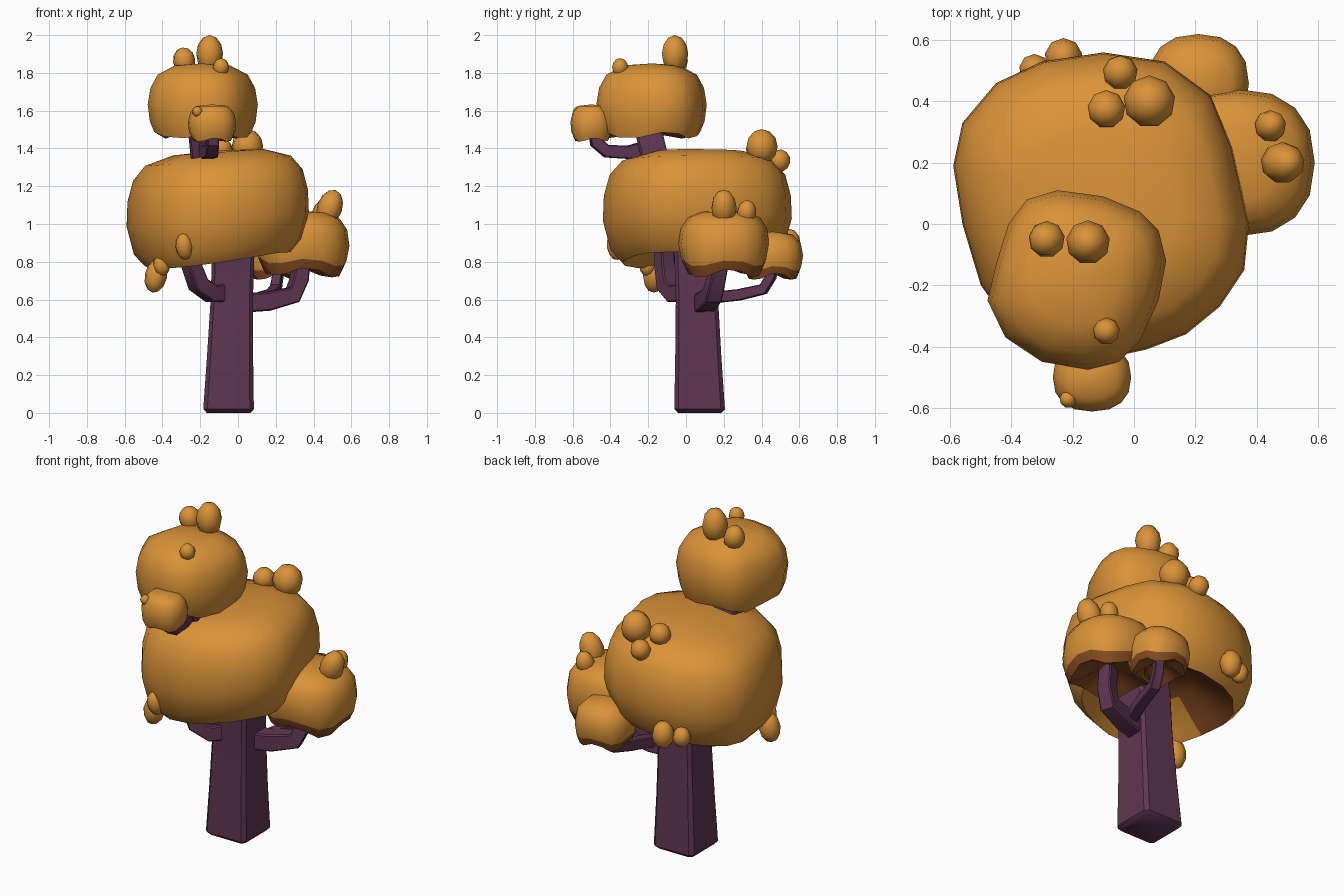
import bpy, bmesh, math
from mathutils import Vector, Matrix

if "Cube" in bpy.data.objects:
    bpy.data.objects.remove(bpy.data.objects["Cube"])


def material(name, rgb):
    m = bpy.data.materials.new(name)
    m.diffuse_color = (*rgb, 1)
    m.use_nodes = True
    m.node_tree.nodes["Principled BSDF"].inputs["Base Color"].default_value = m.diffuse_color
    return m


ORANGE = material("orange leaves", (0.70, 0.29, 0.04))
BROWN = material("brown underside", (0.24, 0.07, 0.015))
PURPLE = material("purple bark", (0.115, 0.037, 0.085))


def finish(name, bm, mats, angle=45):
    bmesh.ops.recalc_face_normals(bm, faces=bm.faces)
    me = bpy.data.meshes.new(name)
    bm.to_mesh(me)
    bm.free()
    for m in mats:
        me.materials.append(m)
    for p in me.polygons:
        p.use_smooth = True
    me.set_sharp_from_angle(angle=math.radians(angle))
    ob = bpy.data.objects.new(name, me)
    bpy.context.collection.objects.link(ob)
    return ob


def bridge(bm, a, b):
    """Join two vertex rings (either may be a single pole vertex)."""
    n = max(len(a), len(b))
    faces = []
    for i in range(n):
        j = (i + 1) % n
        q = []
        for v in (a[i % len(a)], a[j % len(a)], b[j % len(b)], b[i % len(b)]):
            if v not in q:
                q.append(v)
        faces.append(bm.faces.new(q))
    return faces


def crown(name, centre, outline, levels, brown, tilt=0.0, wave=0.0, dip=0.0, brown_rule=None):
    """Loft an outline through (scale, z) levels; the first `brown` bands are underside."""
    c = Vector(centre)
    bm = bmesh.new()
    rings = []
    zmid = (levels[brown][1] + levels[-1][1]) / 2
    for k, (s, z) in enumerate(levels):
        ring = []
        for i, p in enumerate(outline if s else [c]):
            d = (Vector(p) - c) * s
            zz = z + tilt * d.x
            if z < zmid and s:
                low = (zmid - z) / (zmid - levels[brown][1])
                zz += wave * low * math.sin(i * math.tau * 4 / len(outline) + 1)
                zz += dip * low * max(0, -d.x - d.y) * s
            ring.append(bm.verts.new((c.x + d.x, c.y + d.y, zz)))
        rings.append(ring)
    for k in range(len(rings) - 1):
        for f in bridge(bm, rings[k], rings[k + 1]):
            if k < brown and (brown_rule is None or brown_rule(f.calc_center_median())):
                f.material_index = 1
    return finish(name, bm, [ORANGE, BROWN], 50)


def oval(cx, cy, rx, ry, n=16, power=0.85):
    """Slightly squared oval outline."""
    pts = []
    for i in range(n):
        a = math.tau * i / n
        ca, sa = math.cos(a), math.sin(a)
        pts.append((cx + rx * math.copysign(abs(ca) ** power, ca),
                    cy + ry * math.copysign(abs(sa) ** power, sa)))
    return pts


def square_section(r):
    """Square with cut corners."""
    k = r * 0.84
    return [(r, -k), (r, k), (k, r), (-k, r), (-r, k), (-r, -k), (-k, -r), (k, -r)]


def trunk(name, stations):
    bm = bmesh.new()
    rings = [[bm.verts.new((x + u, y + v, z)) for u, v in square_section(r)]
             for x, y, z, r in stations]
    for a, b in zip(rings, rings[1:]):
        bridge(bm, a, b)
    bm.faces.new(rings[0])
    bm.faces.new(rings[-1])
    return finish(name, bm, [PURPLE], 40)


def branch(name, stations):
    """Square limb swept along points (x, y, z, half width)."""
    pts = [Vector(s[:3]) for s in stations]
    side = (pts[-1] - pts[0]).cross(Vector((0, 0, 1))).normalized()
    bm = bmesh.new()
    rings = []
    for i, p in enumerate(pts):
        t = (pts[min(i + 1, len(pts) - 1)] - pts[max(i - 1, 0)]).normalized()
        up = side.cross(t).normalized()
        rings.append([bm.verts.new(p + side * u + up * v)
                      for u, v in square_section(stations[i][3])])
    for a, b in zip(rings, rings[1:]):
        bridge(bm, a, b)
    bm.faces.new(rings[0])
    bm.faces.new(rings[-1])
    return finish(name, bm, [PURPLE], 40)


def tuft(name, loc, r, h, lean=(0, 0)):
    """Small low-poly leaf bump; lean is the x/y tilt of its axis."""
    bm = bmesh.new()
    rot = Vector((0, 0, 1)).rotation_difference(Vector((*lean, 1))).to_matrix().to_4x4()
    m = Matrix.Translation(loc) @ rot @ Matrix.Diagonal((r, r, h, 1))
    bmesh.ops.create_uvsphere(bm, u_segments=9, v_segments=6, radius=1.0, matrix=m)
    return finish(name, bm, [ORANGE], 50)


# Trunk, bending toward the upper crown
trunk("trunk", [(-0.05, 0.072, 0, 0.115), (-0.05, 0.072, 0.02, 0.134),
                (-0.042, 0.065, 0.3, 0.122), (-0.033, 0.058, 0.6, 0.112),
                (-0.025, 0.05, 0.85, 0.112), (-0.07, -0.03, 1.1, 0.1),
                (-0.175, -0.16, 1.33, 0.073), (-0.195, -0.205, 1.52, 0.073)])

# Limbs
branch("right_limb", [(0.0, 0.08, 0.58, 0.05), (0.15, 0.11, 0.59, 0.05),
                      (0.29, 0.14, 0.625, 0.045), (0.325, 0.16, 0.71, 0.042),
                      (0.34, 0.19, 0.86, 0.04)])
branch("back_limb", [(0.13, 0.14, 0.61, 0.03), (0.18, 0.28, 0.625, 0.03),
                     (0.2, 0.41, 0.655, 0.028), (0.21, 0.45, 0.72, 0.026),
                     (0.21, 0.46, 0.83, 0.026)])
branch("left_limb", [(-0.06, 0.02, 0.64, 0.05), (-0.14, -0.06, 0.63, 0.045),
                     (-0.21, -0.1, 0.68, 0.045), (-0.25, -0.115, 0.79, 0.042),
                     (-0.26, -0.12, 0.98, 0.04)])
branch("upper_limb", [(-0.18, -0.18, 1.41, 0.04), (-0.16, -0.3, 1.38, 0.036),
                      (-0.14, -0.42, 1.385, 0.034), (-0.135, -0.475, 1.43, 0.032),
                      (-0.135, -0.49, 1.52, 0.03)])

# Main crown: underside is orange at the front, brown at the back
main_outline = [(0.375, 0.0), (0.32, 0.25), (0.25, 0.42), (0.1, 0.53), (-0.1, 0.56),
                (-0.3, 0.53), (-0.45, 0.46), (-0.56, 0.33), (-0.59, 0.19), (-0.56, 0.0),
                (-0.5, -0.2), (-0.4, -0.34), (-0.26, -0.42), (-0.1, -0.44), (0.04, -0.41),
                (0.17, -0.36), (0.28, -0.27), (0.36, -0.15)]
crown("main_crown", (-0.1, 0.07), main_outline,
      [(0, 0.98), (0.4, 0.95), (0.66, 0.86), (0.8, 0.825), (0.92, 0.89), (1.0, 1.03),
       (0.99, 1.15), (0.93, 1.26), (0.8, 1.335), (0.5, 1.38), (0, 1.39)],
      3, tilt=0.07, dip=-0.09, brown_rule=lambda p: p.y > 0.0 and p.x < 0.2)

# Upper crown
upper_outline = [(0.105, -0.12), (0.08, -0.02), (0.02, 0.04), (-0.1, 0.09), (-0.25, 0.11),
                 (-0.35, 0.08), (-0.41, 0.0), (-0.45, -0.13), (-0.478, -0.25),
                 (-0.42, -0.37), (-0.3, -0.45), (-0.15, -0.475), (-0.05, -0.45),
                 (0.02, -0.38), (0.08, -0.25)]
crown("upper_crown", (-0.19, -0.18), upper_outline,
      [(0, 1.53), (0.7, 1.49), (0.88, 1.47), (0.96, 1.53), (1, 1.63), (0.95, 1.72),
       (0.82, 1.79), (0.5, 1.84), (0, 1.85)], 2, wave=0.018)

# Small front crown beside the upper one
crown("small_front_crown", (-0.137, -0.5), oval(-0.137, -0.5, 0.128, 0.112),
      [(0, 1.49), (0.6, 1.46), (0.82, 1.445), (0.95, 1.48), (1, 1.54), (0.9, 1.59),
       (0.65, 1.625), (0, 1.633)], 2, wave=0.01)

# Lower crowns with brown rims
crown("right_crown", (0.34, 0.2), oval(0.34, 0.2, 0.25, 0.24),
      [(0, 0.83), (0.55, 0.78), (0.84, 0.745), (0.94, 0.80), (1, 0.89), (0.95, 0.98),
       (0.8, 1.035), (0.5, 1.065), (0, 1.07)], 3, tilt=-0.04, wave=0.018)
crown("back_crown", (0.21, 0.458), oval(0.21, 0.458, 0.165, 0.162),
      [(0, 0.79), (0.55, 0.75), (0.84, 0.722), (0.94, 0.765), (1, 0.83), (0.92, 0.9),
       (0.65, 0.945), (0, 0.96)], 3, wave=0.014)

# Leaf tufts: position, radius, half height, lean
tufts = {
    "upper": [((-0.15, -0.06, 1.9), 0.072, 0.1, (0, 0)),
              ((-0.285, -0.05, 1.865), 0.06, 0.07, (-0.15, 0)),
              ((-0.09, -0.35, 1.83), 0.044, 0.048, (0, 0))],
    "small_front": [((-0.215, -0.572, 1.595), 0.028, 0.028, (0, 0))],
    "main_top": [((0.05, 0.4, 1.41), 0.085, 0.092, (0, 0)),
                 ((-0.09, 0.375, 1.395), 0.062, 0.062, (0, 0)),
                 ((-0.045, 0.495, 1.335), 0.057, 0.06, (0, 0.2))],
    "right": [((0.485, 0.2, 1.085), 0.068, 0.1, (0.35, 0)),
              ((0.445, 0.32, 1.06), 0.052, 0.068, (0.2, 0.15))],
    "back_left": [((-0.23, 0.545, 0.895), 0.062, 0.08, (0, 0)),
                  ((-0.325, 0.505, 0.89), 0.05, 0.058, (0, 0))],
    "front_left": [((-0.435, -0.17, 0.725), 0.06, 0.09, (0.2, 0)),
                   ((-0.405, -0.205, 0.78), 0.045, 0.055, (-0.2, 0)),
                   ((-0.285, -0.375, 0.88), 0.046, 0.072, (-0.1, -0.2))],
}
for group, items in tufts.items():
    for i, (loc, r, h, lean) in enumerate(items):
        tuft(f"{group}_tuft_{i + 1}", loc, r, h, lean)
